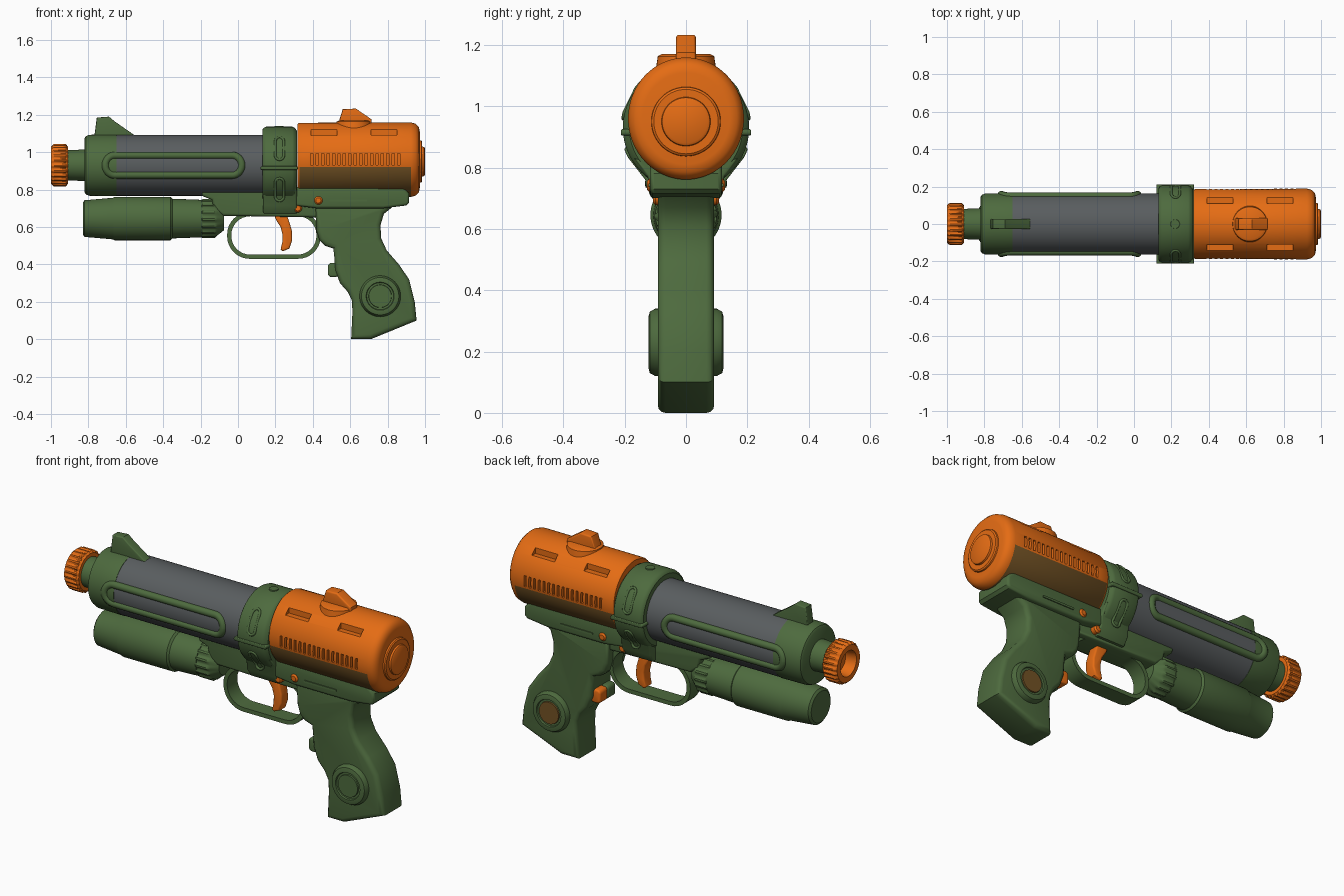
import bpy, bmesh, math
from math import sin, cos, pi, sqrt

if "Cube" in bpy.data.objects:
    bpy.data.objects.remove(bpy.data.objects["Cube"])


def material(name, rgb):
    m = bpy.data.materials.new(name)
    m.diffuse_color = (*rgb, 1)
    m.use_nodes = True
    m.node_tree.nodes["Principled BSDF"].inputs["Base Color"].default_value = m.diffuse_color
    return m


GREEN = material("olive green", (0.075, 0.145, 0.048))
ORANGE = material("orange", (0.78, 0.15, 0.007))
GREY = material("dark grey", (0.1, 0.11, 0.115))
BROWN = material("brown", (0.17, 0.085, 0.018))


def finish(name, bm, mat, angle=35):
    bmesh.ops.remove_doubles(bm, verts=bm.verts, dist=1e-5)
    bmesh.ops.recalc_face_normals(bm, faces=bm.faces)
    me = bpy.data.meshes.new(name)
    bm.to_mesh(me)
    bm.free()
    ob = bpy.data.objects.new(name, me)
    bpy.context.collection.objects.link(ob)
    me.materials.append(mat)
    smooth(ob, angle)
    return ob


def smooth(ob, angle=35):
    bpy.ops.object.select_all(action='DESELECT')
    ob.select_set(True)
    bpy.context.view_layer.objects.active = ob
    bpy.ops.object.shade_smooth_by_angle(angle=math.radians(angle))


def lathe(name, prof, mat, at=(0, 0, 0), axis='X', segs=64, squash=1, groove=0, groove_from=9):
    """Turn (position, radius) points about an axis; groove cuts knurling."""
    bm = bmesh.new()
    rings = []
    for p, r in prof:
        ring = []
        for k in range(segs):
            a = 2 * pi * k / segs
            q = r - groove if r > groove_from and k % 4 > 1 else r
            u, v = q * cos(a) * squash, q * sin(a)
            co = {'X': (p, u, v), 'Y': (u, p, v), 'Z': (u, v, p)}[axis]
            ring.append(bm.verts.new([c + o for c, o in zip(co, at)]))
        rings.append(ring)
    for A, B in zip(rings, rings[1:]):
        for k in range(segs):
            j = (k + 1) % segs
            bm.faces.new((A[k], A[j], B[j], B[k]))
    return finish(name, bm, mat)


def prism(name, pts, d0, d1, mat, axis='Y', bevel=0.01):
    """Extrude a side outline from d0 to d1 and round its rim."""
    bm = bmesh.new()
    mk = (lambda a, d, b: (a, d, b)) if axis == 'Y' else (lambda a, d, b: (d, a, b))
    A = [bm.verts.new(mk(a, d0, b)) for a, b in pts]
    B = [bm.verts.new(mk(a, d1, b)) for a, b in pts]
    caps = [bm.faces.new(A), bm.faces.new(B[::-1])]
    for k in range(len(pts)):
        j = (k + 1) % len(pts)
        bm.faces.new((A[k], B[k], B[j], A[j]))
    bmesh.ops.recalc_face_normals(bm, faces=bm.faces)
    if bevel:
        rim = list({e for f in caps for e in f.edges})
        bmesh.ops.bevel(bm, geom=rim, offset=bevel, segments=3, profile=0.5, affect='EDGES')
    return finish(name, bm, mat)


def rounded(cx, cz, w, h, r, n=8):
    out = []
    for q, (sx, sz) in enumerate(((1, 1), (-1, 1), (-1, -1), (1, -1))):
        for i in range(n + 1):
            a = (q + i / n) * pi / 2
            out.append((cx + sx * (w / 2 - r) + r * cos(a), cz + sz * (h / 2 - r) + r * sin(a)))
    return out


def tube(name, pts, radius, mat):
    """Closed round bar following a path."""
    cu = bpy.data.curves.new(name, 'CURVE')
    cu.dimensions = '3D'
    cu.bevel_depth, cu.bevel_resolution = radius, 3
    sp = cu.splines.new('POLY')
    sp.points.add(len(pts) - 1)
    for p, co in zip(sp.points, pts):
        p.co = (*co, 1)
    sp.use_cyclic_u = True
    ob = bpy.data.objects.new(name, cu)
    bpy.context.collection.objects.link(ob)
    cu.materials.append(mat)


def box(bm, c, s):
    g = bmesh.ops.create_cube(bm, size=1)['verts']
    bmesh.ops.scale(bm, vec=s, verts=g)
    bmesh.ops.translate(bm, vec=c, verts=g)


Z = 0.93  # barrel axis height

# Nozzle, neck, cap and barrel
lathe("nozzle", [(-.91, 0), (-.91, .1), (-.92, .113), (-.985, .113), (-1, .1), (-1, .07),
                 (-.94, .06), (-.94, 0)], ORANGE, (0, 0, Z), segs=96, groove=.009, groove_from=.105)
lathe("neck", [(-.93, 0), (-.93, .08), (-.8, .085), (-.8, 0)], GREEN, (0, 0, Z))
lathe("barrel_cap", [(-.82, 0), (-.82, .145), (-.813, .156), (-.795, .163), (-.65, .165), (-.65, 0)],
      GREEN, (0, 0, Z))
lathe("barrel", [(-.66, 0), (-.66, .163), (.15, .163), (.15, 0)], GREY, (0, 0, Z))
prism("front_sight", [(-.77, 1.07), (-.755, 1.185), (-.69, 1.19), (-.66, 1.165), (-.545, 1.085), (-.545, 1.06)],
      -.027, .027, GREEN, bevel=.006)

# Oblong rails wrapped on the barrel sides
for s, side in ((-1, "front"), (1, "back")):
    path = [(x, s * (sqrt(.163 ** 2 - (z - Z) ** 2) - .006), z)
            for x, z in rounded(-.345, Z, .73, .105, .052)]
    tube("side_rail_" + side, path, .02, GREEN)

# Collar between barrel and tank, with its base and flanges
lathe("collar", [(.13, 0), (.13, .19), (.137, .2), (.15, .206), (.29, .206), (.303, .2), (.315, .185), (.315, 0)],
      GREEN, (0, 0, Z))
prism("collar_base", [(-.17, .83), (-.125, .77), (-.12, .715), (-.09, .67), (.09, .67), (.12, .715),
                      (.125, .77), (.17, .83)], .135, .315, GREEN, 'X')
prism("collar_flange", rounded(.22, .915, .2, .02, .008, 3), -.212, .212, GREEN, bevel=.004)
for s, side in ((-1, "front"), (1, "back")):
    for zc, label in ((1.02, "upper"), (.8, "lower")):
        path = [(x, s * max(sqrt(.206 ** 2 - (z - Z) ** 2), .126), z)
                for x, z in rounded(.222, zc, .045, .12, .022, 5)]
        tube(f"collar_loop_{label}_{side}", path, .007, GREEN)
lathe("collar_top_stud", [(1.12, 0), (1.12, .028), (1.14, .024), (1.14, 0)], GREEN, (.22, 0, 0), 'Z', 24)

# Rear tank with vent cuts
TZ = .96
tank = lathe("tank", [(.318, 0), (.318, .19), (.328, .197), (.925, .199), (.95, .192), (.967, .175),
                      (.972, .15), (.972, 0)], ORANGE, (0, 0, TZ), squash=.95)
bm = bmesh.new()
for s in (-1, 1):
    for x in (.46, .78):
        box(bm, (x, s * .125, 1.106), (.14, .032, .032))
    for i in range(17):
        box(bm, (.395 + i * .029, s * .187, .962), (.013, .03, .06))
cutter = finish("vent_cutter", bm, ORANGE)
cutter.hide_render = True
mod = tank.modifiers.new("vents", 'BOOLEAN')
mod.operation, mod.object, mod.solver = 'DIFFERENCE', cutter, 'EXACT'
bpy.context.view_layer.objects.active = tank
bpy.ops.object.modifier_apply(modifier=mod.name)
bpy.data.objects.remove(cutter)
tank.data.materials.append(BROWN)
for f in tank.data.polygons:  # brown lower shell
    low = f.center.z < .92 and abs(f.normal.x) < .1 and f.center.x < .93
    f.material_index = 1 if low else 0
smooth(tank)
lathe("tank_end_boss", [(.96, 0), (.96, .115), (.98, .112), (.985, .105), (.985, .08), (.995, .078),
                        (1, .07), (1, 0)], ORANGE, (0, 0, .95))
lathe("rear_sight_base", [(1.13, 0), (1.13, .097), (1.163, .092), (1.17, .08), (1.17, 0)],
      ORANGE, (.62, 0, 0), 'Z', 40)
prism("rear_sight", [(.535, 1.15), (.56, 1.23), (.63, 1.233), (.715, 1.175), (.715, 1.15)],
      -.032, .032, ORANGE, bevel=.008)

# Under-barrel canister
lathe("canister", [(-.83, 0), (-.83, .085), (-.82, .098), (-.67, .111), (-.66, .116), (-.36, .116),
                   (-.35, .106), (-.19, .1), (-.19, 0)], GREEN, (0, 0, .645))
lathe("canister_knob", [(-.2, 0), (-.2, .096), (-.19, .104), (-.125, .104), (-.11, .09), (-.075, .062), (-.075, 0)],
      GREEN, (0, 0, .645), groove=.01, groove_from=.1)

# Frame, saddle and grip
prism("frame", [(-.2, .8), (-.19, .765), (-.14, .745), (-.13, .7), (-.08, .66), (.5, .65), (.5, .8)],
      -.075, .075, GREEN, bevel=.015)
prism("saddle", [(.3, .715), (.42, .7), (.78, .7), (.9, .715), (.915, .73), (.915, .78), (.88, .815), (.3, .815)],
      -.118, .118, GREEN, bevel=.015)
prism("grip", [(.41, .74), (.42, .58), (.435, .53), (.465, .5), (.51, .485), (.515, .44), (.52, .37), (.545, .3),
               (.585, .255), (.608, .21), (.612, .15), (.605, 0), (.71, 0), (.955, .1), (.945, .2),
               (.915, .32), (.86, .4), (.795, .475), (.765, .54), (.762, .61), (.78, .67), (.83, .71), (.85, .74)],
      -.092, .092, GREEN, bevel=.025)
for s, side in ((-1, "front"), (1, "back")):
    prism("saddle_ridge_" + side, rounded(.59, .742, .2, .012, .005, 3), s * .11, s * .123, GREEN, bevel=0)
    # Round grip medallions
    lathe("grip_disc_" + side, [(0, 0), (0, .11), (s * .1, .11), (s * .118, .1), (s * .122, .085), (s * .122, .075),
                                (s * .114, .072), (s * .114, 0)], GREEN, (.76, 0, .23), 'Y', 48)
    lathe("grip_disc_centre_" + side, [(s * .1, 0), (s * .1, .065), (s * .121, .06), (s * .121, 0)],
          GREEN if s < 0 else BROWN, (.76, 0, .23), 'Y', 40)
    # Pins
    for x, z, y, label in ((.32, .7, .108, "lower"), (.43, .742, .127, "upper")):
        lathe(f"pin_{label}_{side}", [(0, 0), (0, .022), (s * (y - .008), .022), (s * y, .014), (s * y, 0)],
              ORANGE, (x, 0, z), 'Y', 24)

# Grip button: green on the front half, orange on the back half
for s, side, mat in ((-1, "front", GREEN), (1, "back", ORANGE)):
    prism("grip_button_" + side, rounded(.51, .37, .06, .075, .02, 5), 0, s * .07, mat, bevel=.01)

# Trigger guard ring and trigger
outer, inner = rounded(.192, .555, .5, .25, .12), rounded(.192, .555, .455, .205, .1)
bm = bmesh.new()
loops = [[bm.verts.new((x, y, z)) for x, z in o]
         for o, y in ((outer, -.045), (outer, .045), (inner, .045), (inner, -.045))]
for i in range(4):
    A, B = loops[i], loops[(i + 1) % 4]
    for k in range(len(A)):
        j = (k + 1) % len(A)
        bm.faces.new((A[k], A[j], B[j], B[k]))
finish("trigger_guard", bm, GREEN)
prism("trigger", [(.19, .67), (.205, .635), (.228, .6), (.238, .56), (.237, .52), (.228, .48), (.24, .47),
                  (.275, .485), (.29, .53), (.288, .58), (.275, .625), (.26, .67)], -.032, .032, ORANGE, bevel=.01)
